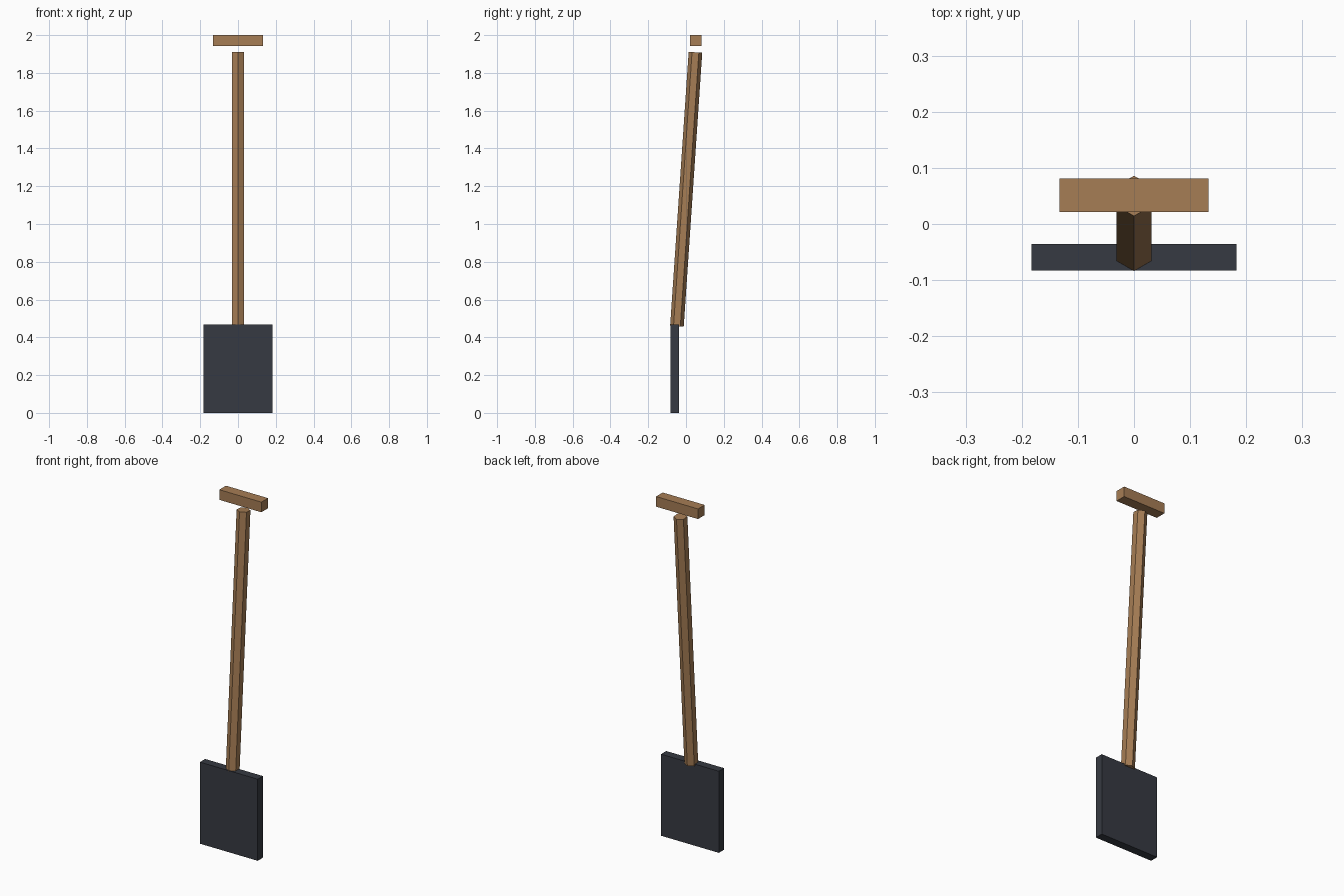
import bpy
from mathutils import Vector

if "Cube" in bpy.data.objects:
    bpy.data.objects.remove(bpy.data.objects["Cube"])


def material(name, rgb):
    m = bpy.data.materials.new(name)
    m.diffuse_color = (*rgb, 1)
    m.use_nodes = True
    m.node_tree.nodes["Principled BSDF"].inputs["Base Color"].default_value = m.diffuse_color
    return m


wood = material("wood", (0.38, 0.205, 0.09))
iron = material("dark_iron", (0.037, 0.042, 0.054))


def box(name, lo, hi, mat):
    lo, hi = Vector(lo), Vector(hi)
    bpy.ops.mesh.primitive_cube_add(size=1)
    ob = bpy.context.object
    ob.name = name
    for v in ob.data.vertices:
        v.co = (lo + hi) / 2 + v.co * (hi - lo)
    ob.data.materials.append(mat)


def rod(name, a, b, radius, sides, mat):
    # Prism between two points, with a corner facing the front
    a, b = Vector(a), Vector(b)
    bpy.ops.mesh.primitive_cylinder_add(vertices=sides, radius=radius,
                                        depth=(b - a).length, location=(a + b) / 2)
    ob = bpy.context.object
    ob.name = name
    ob.rotation_mode = 'QUATERNION'
    ob.rotation_quaternion = Vector((0, 0, 1)).rotation_difference(b - a)
    ob.data.materials.append(mat)


# Flat square blade
box("blade", (-0.183, -0.083, 0), (0.183, -0.036, 0.467), iron)

# Six-sided shaft leaning back
rod("shaft", (0, -0.048, 0.459), (0, 0.05, 1.909), 0.036, 6, wood)

# Cross grip floating just above the shaft
box("grip", (-0.133, 0.021, 1.942), (0.133, 0.081, 2.0), wood)
